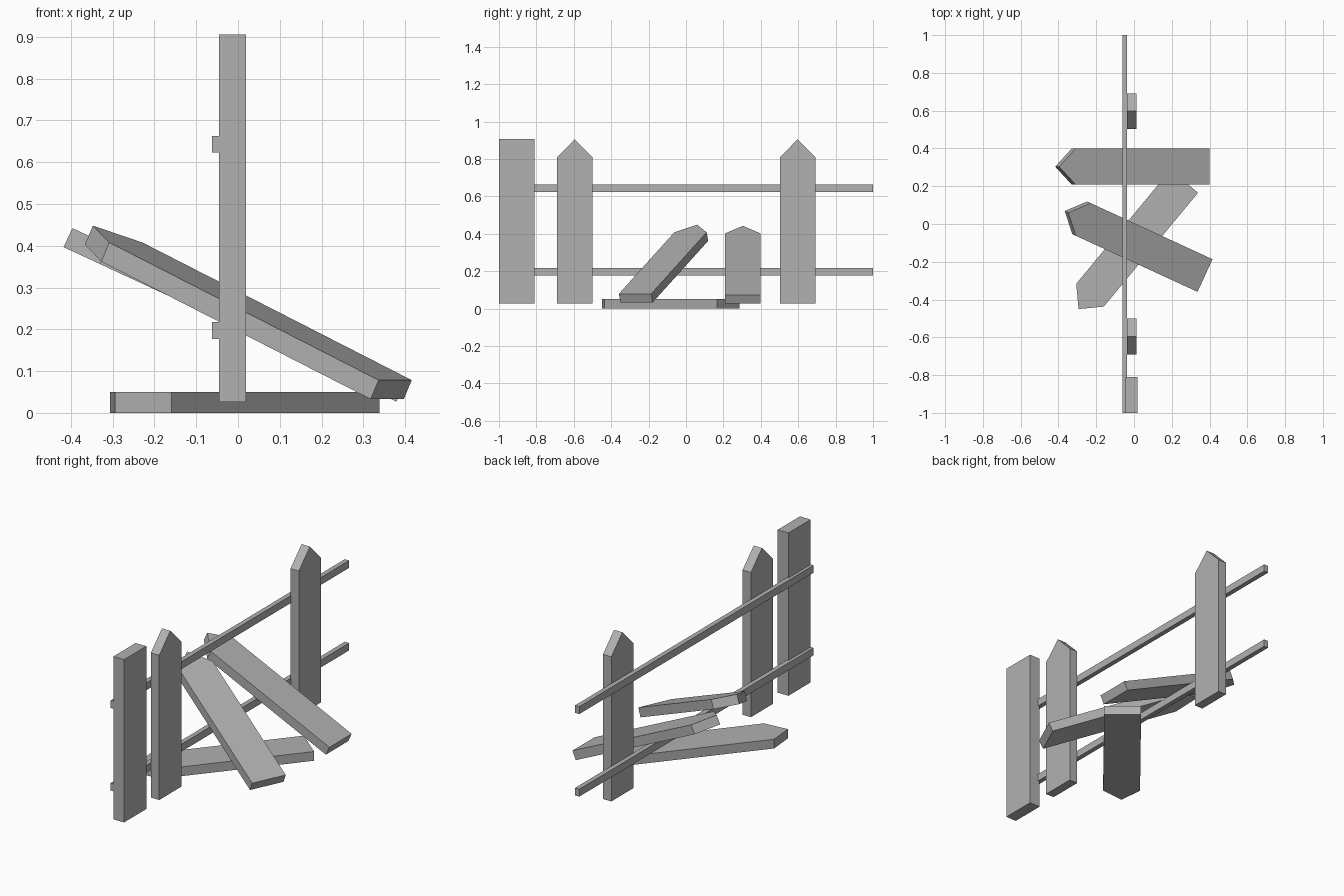
import bpy, bmesh
from math import radians, sin, cos
from mathutils import Vector, Matrix

if "Cube" in bpy.data.objects:
    bpy.data.objects.remove(bpy.data.objects["Cube"])

LENGTH, SHOULDER, HALF, THICK = 0.878, 0.782, 0.095, 0.05

# Weathered dark grey wood
wood = bpy.data.materials.new("grey_wood")
wood.diffuse_color = (0.44, 0.44, 0.44, 1)
wood.use_nodes = True
wood.node_tree.nodes["Principled BSDF"].inputs["Base Color"].default_value = wood.diffuse_color


def box(name, lo, hi):
    lo, hi = Vector(lo), Vector(hi)
    bm = bmesh.new()
    bmesh.ops.create_cube(bm, size=1)
    bmesh.ops.scale(bm, vec=hi - lo, verts=bm.verts)
    finish(name, bm, Matrix.Translation((lo + hi) / 2))


def finish(name, bm, matrix):
    bmesh.ops.recalc_face_normals(bm, faces=bm.faces)
    mesh = bpy.data.meshes.new(name)
    bm.to_mesh(mesh)
    bm.free()
    mesh.materials.append(wood)
    ob = bpy.data.objects.new(name, mesh)
    ob.matrix_world = matrix
    bpy.context.collection.objects.link(ob)


def picket(name, base, width_dir, axis):
    """Pointed board: base is the middle of the foot edge on its lower face."""
    bm = bmesh.new()
    outline = [(-HALF, 0), (HALF, 0), (HALF, SHOULDER), (0, LENGTH), (-HALF, SHOULDER)]
    face = bm.faces.new([bm.verts.new((x, y, 0)) for x, y in outline])
    ext = bmesh.ops.extrude_face_region(bm, geom=[face])
    top = [v for v in ext["geom"] if isinstance(v, bmesh.types.BMVert)]
    bmesh.ops.translate(bm, verts=top, vec=(0, 0, THICK))
    w, a = Vector(width_dir).normalized(), Vector(axis).normalized()
    rot = Matrix((w, a, w.cross(a))).transposed().to_4x4()
    finish(name, bm, Matrix.Translation(base) @ rot)


def fallen_picket(name, base, heading, tilt):
    h = Vector((*heading, 0)).normalized()
    t = radians(tilt)
    picket(name, base, (h.y, -h.x, 0), h * cos(t) + Vector((0, 0, sin(t))))


# Long horizontal rails
box("lower_rail", (-0.062, -1, 0.177), (-0.036, 1, 0.217))
box("upper_rail", (-0.062, -1, 0.623), (-0.036, 1, 0.663))

# Flat-topped end post
box("end_post", (-0.045, -1, 0.026), (0.019, -0.81, 0.906))

# Pickets still standing
for i, y in enumerate((-0.595, 0.597)):
    picket(f"standing_picket_{i + 1}", (-0.038, y, 0.027), (0, 1, 0), (0, 0, 1))

# Broken pickets: one flat on the ground, two leaning on the lower rail
fallen_picket("ground_picket", (0.266, 0.226, 0), (-0.638, -0.771), 0)
fallen_picket("leaning_picket_1", (0.379, 0.304, 0.027), (-1, 0), 24.9)
fallen_picket("leaning_picket_2", (0.357, -0.264, 0.033), (-0.908, 0.418), 24.9)
